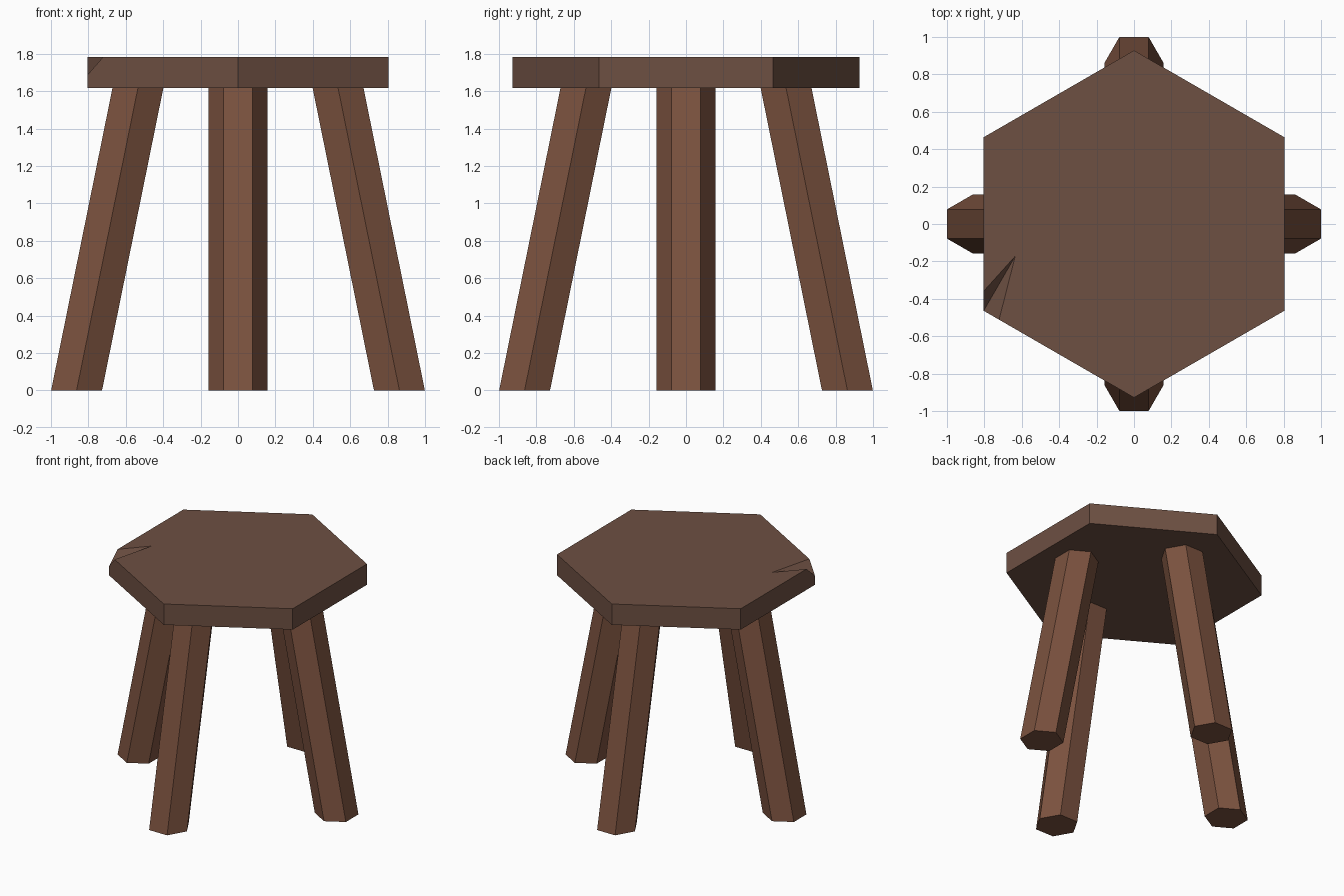
import bpy, bmesh
from math import sin, cos, pi
from mathutils import Vector, Matrix

if "Cube" in bpy.data.objects:
    bpy.data.objects.remove(bpy.data.objects["Cube"])

SEAT_Z, TOP_Z = 1.617, 1.782
SEAT_R = 0.928
LEG_R = 0.157


def material(name, rgb):
    mat = bpy.data.materials.new(name)
    mat.diffuse_color = (*rgb, 1)
    mat.use_nodes = True
    mat.node_tree.nodes["Principled BSDF"].inputs["Base Color"].default_value = mat.diffuse_color
    return mat


def finish(bm, name, mat):
    bmesh.ops.recalc_face_normals(bm, faces=bm.faces)
    mesh = bpy.data.meshes.new(name)
    bm.to_mesh(mesh)
    bm.free()
    mesh.materials.append(mat)
    obj = bpy.data.objects.new(name, mesh)
    bpy.context.collection.objects.link(obj)
    return obj


def hexagon(radius, z, offset=(0, 0), start=pi / 2):
    return [Vector((radius * cos(start + i * pi / 3) + offset[0],
                    radius * sin(start + i * pi / 3) + offset[1], z)) for i in range(6)]


seat_wood = material("seat_wood", (0.155, 0.08, 0.055))
leg_wood = material("leg_wood", (0.20, 0.085, 0.05))

# Seat: hexagonal slab with a chipped corner at the front left (corner 2)
bm = bmesh.new()
low = [bm.verts.new(p) for p in hexagon(SEAT_R, SEAT_Z)]
high = [bm.verts.new(p) for p in hexagon(SEAT_R, TOP_Z)]
chip = high[2]
corner = chip.co.copy()
chip.co.z = 1.688
to_back = (high[1].co - corner).normalized()
to_front = (high[3].co - corner).normalized()
a = bm.verts.new(corner + to_back * 0.105)
c = bm.verts.new(corner + to_front * 0.095)
b = bm.verts.new((-0.635, -0.172, TOP_Z))
bm.faces.new(low)
bm.faces.new(high[:2] + [a, b, c] + high[3:])
bm.faces.new((a, b, chip))
bm.faces.new((b, c, chip))
for i in range(6):
    j = (i + 1) % 6
    extra = {1: [a], 2: [c]}.get(i, [])
    bm.faces.new([low[i], low[j], high[j]] + extra + [high[i]])
finish(bm, "seat", seat_wood)

# Legs: splayed hexagonal posts with level ends, one per side
for k, side in enumerate(("right", "back", "left", "front")):
    bm = bmesh.new()
    foot = [bm.verts.new(p) for p in hexagon(LEG_R, 0, (0.863, 0))]
    head = [bm.verts.new(p) for p in hexagon(LEG_R, SEAT_Z, (0.535, 0))]
    bm.faces.new(foot)
    bm.faces.new(head)
    for i in range(6):
        j = (i + 1) % 6
        bm.faces.new((foot[i], foot[j], head[j], head[i]))
    bm.transform(Matrix.Rotation(k * pi / 2, 4, "Z"))
    finish(bm, side + "_leg", leg_wood)
